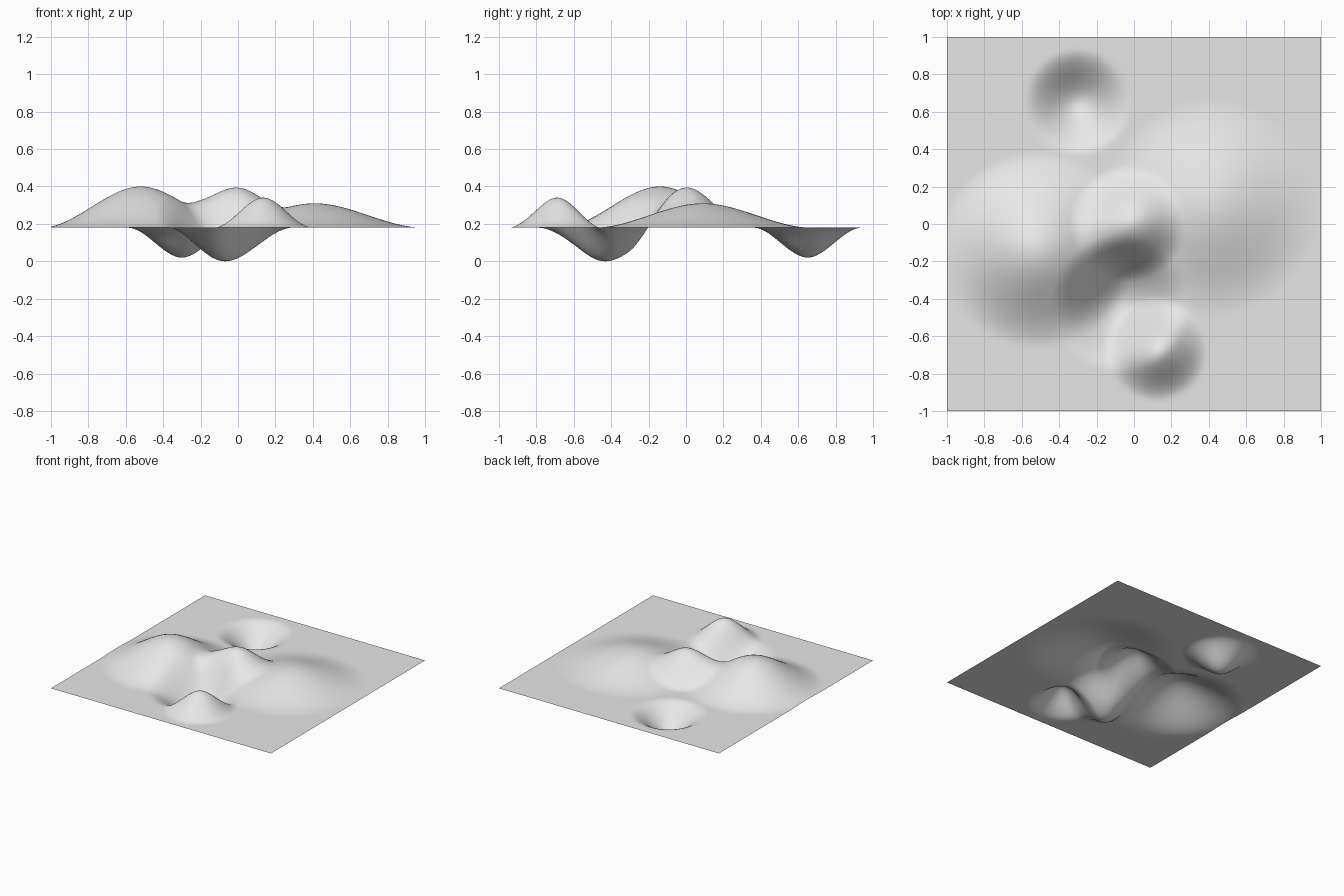
import bpy
import bmesh
from math import hypot

cube = bpy.data.objects.get("Cube")
if cube:
    bpy.data.objects.remove(cube, do_unlink=True)

GROUND = 0.18
CELLS = 120

# Hills and hollows: centre x, centre y, radius, height
MOUNDS = [
    (-0.52, -0.14, 0.53, 0.22),    # broad hill
    (0.41, 0.09, 0.58, 0.13),      # low hill
    (-0.03, 0.00, 0.31, 0.195),    # middle hill
    (0.12, -0.67, 0.28, 0.17),     # front hill
    (-0.30, 0.65, 0.29, -0.16),    # back hollow
    (-0.07, -0.43, 0.37, -0.18),   # middle hollow
]


def terrain_height(x, y):
    """Ground level plus a smooth falloff around every mound."""
    z = GROUND
    for cx, cy, radius, height in MOUNDS:
        t = max(0, 1 - hypot(x - cx, y - cy) / radius)
        z += height * t * t * (3 - 2 * t)
    return z


# Plain grey material
grey = bpy.data.materials.new("plain grey")
grey.use_nodes = True
colour = (0.8, 0.8, 0.8, 1)
grey.diffuse_color = colour
grey.node_tree.nodes["Principled BSDF"].inputs["Base Color"].default_value = colour

# Terrain sheet
bm = bmesh.new()
bmesh.ops.create_grid(bm, x_segments=CELLS, y_segments=CELLS, size=1)
for v in bm.verts:
    v.co.z = terrain_height(v.co.x, v.co.y)
for f in bm.faces:
    f.smooth = True
mesh = bpy.data.meshes.new("terrain")
bm.to_mesh(mesh)
bm.free()
mesh.materials.append(grey)
terrain = bpy.data.objects.new("terrain", mesh)
bpy.context.collection.objects.link(terrain)
